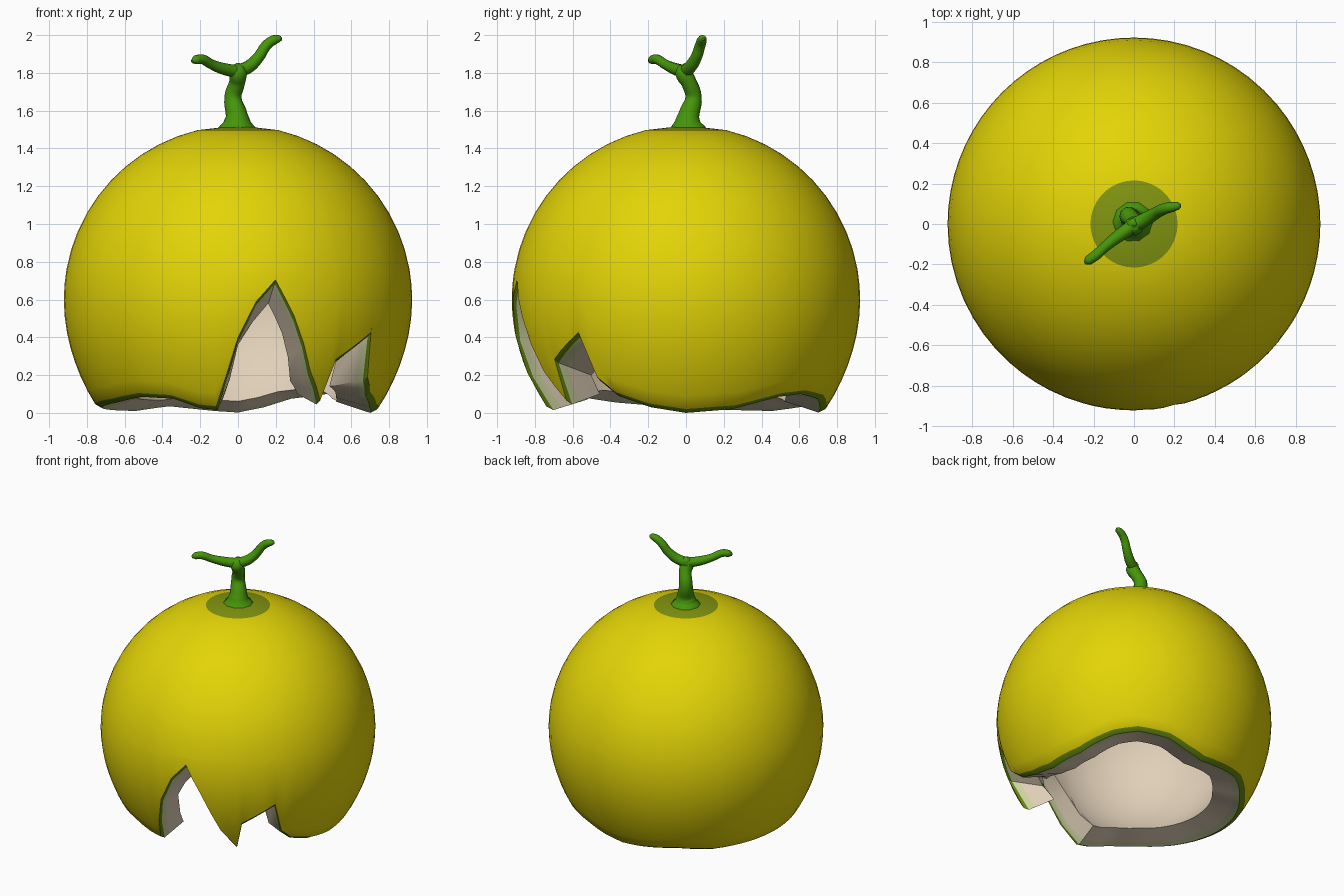
import bpy, bmesh, math
from mathutils import Vector

if "Cube" in bpy.data.objects:
    bpy.data.objects.remove(bpy.data.objects["Cube"])

CZ, RO, RI = 0.6, 0.922, 0.74


def mat(name, rgb):
    m = bpy.data.materials.new(name)
    m.diffuse_color = (*rgb, 1)
    m.use_nodes = True
    m.node_tree.nodes["Principled BSDF"].inputs["Base Color"].default_value = m.diffuse_color
    return m


yellow = mat("rind_yellow", (0.77, 0.66, 0.002))
olive = mat("crown_olive", (0.22, 0.3, 0.005))
edge_green = mat("edge_green", (0.13, 0.24, 0.005))
pale = mat("pale_green", (0.62, 0.66, 0.36))
cream = mat("flesh_cream", (0.75, 0.63, 0.48))
stem_green = mat("stem_green", (0.06, 0.3, 0.003))

# Broken rim: azimuth in degrees, outer height, inner height (None = just above outer)
RIM = [(-98.8, .015, None), (-94, .19, .18), (-90, .38, .36), (-84, .57, .48),
       (-77.5, .685, .58), (-71, .49, .42), (-63, .2, .17), (-55.5, .045, .1),
       (-53.2, .265, .2), (-39, .405, .27), (-34.5, .17, .14), (-28, .09, None),
       (-15, .03, None), (0, .0, None), (20, .02, None), (40, .085, None),
       (52, .1, None), (68, .075, None), (79, .03, None), (90, .002, None),
       (100, .01, None), (120, .035, None), (140, .01, None), (160, .015, None),
       (180, .025, None), (210, .055, None), (228, .085, None), (243, .075, None),
       (254, .025, None), (261.2, .015, None)]


def on_sphere(r, az, z):
    h = math.sqrt(max(r * r - (z - CZ) ** 2, 0))
    if z < CZ:                       # slightly fuller towards the rim
        h *= 1 + 0.035 * ((CZ - z) / 0.6) ** 4
    return Vector((h * math.cos(az), h * math.sin(az), z))


def inner_z(k):
    return k[2] if k[2] is not None else k[1] * 0.7 + .06


# Columns: every rim span subdivided to steps of about 6 degrees
cols = []
for a, b in zip(RIM, RIM[1:]):
    n = max(1, math.ceil((b[0] - a[0]) / 6))
    for i in range(n):
        t = i / n
        cols.append((math.radians(a[0] + (b[0] - a[0]) * t),
                     a[1] + (b[1] - a[1]) * t,
                     inner_z(a) + (inner_z(b) - inner_z(a)) * t))

# Dome column: even rings down to z = 0.76, then rows stretched to the rim
UPPER, LOWER = 10, 9
ROWS = UPPER + LOWER
P0 = math.asin(0.215 / RO)


def dome(r, az, z_end):
    pm = math.acos((0.76 - CZ) / r)
    p1 = math.acos((z_end - CZ) / r)
    angles = [P0 + (pm - P0) * i / UPPER for i in range(UPPER)]
    angles += [pm + (p1 - pm) * i / LOWER for i in range(LOWER + 1)]
    return [on_sphere(r, az, CZ + r * math.cos(p)) for p in angles]


# Shell: outer dome, chamfered green edge, cut flesh, inner dome
bm = bmesh.new()
top = bm.verts.new((0, 0, CZ + RO))
inner_top = bm.verts.new((0, 0, CZ + RI))
strips = []
for az, zo, zi in cols:
    band = on_sphere(RO - .018, az, zo)
    lip = on_sphere(RI, az, zi)
    pts = dome(RO, az, zo + .02) + [band, band.lerp(lip, .25)]
    pts += dome(RI, az, zi)[::-1]
    strips.append([bm.verts.new(p) for p in pts])


def row_material(i):
    if i < ROWS:
        return 0
    return {ROWS: 2, ROWS + 1: 3}.get(i, 4)


for j, s in enumerate(strips):
    n = strips[(j + 1) % len(strips)]
    bm.faces.new((top, s[0], n[0])).material_index = 1
    bm.faces.new((inner_top, n[-1], s[-1])).material_index = 4
    for i in range(len(s) - 1):
        bm.faces.new((s[i], s[i + 1], n[i + 1], n[i])).material_index = row_material(i)
bmesh.ops.recalc_face_normals(bm, faces=bm.faces)
mesh = bpy.data.meshes.new("fruit_shell")
bm.to_mesh(mesh)
bm.free()
for m in (yellow, olive, edge_green, pale, cream):
    mesh.materials.append(m)
shell = bpy.data.objects.new("fruit_shell", mesh)
bpy.context.collection.objects.link(shell)
bpy.context.view_layer.objects.active = shell
shell.select_set(True)
bpy.ops.object.shade_smooth_by_angle(angle=math.radians(35))


# Stem and its two branches: tapered tubes, (x, y, z, radius)
def tube(name, pts):
    cu = bpy.data.curves.new(name, 'CURVE')
    cu.dimensions = '3D'
    cu.bevel_depth = 1.0
    cu.bevel_resolution = 3
    cu.resolution_u = 5
    cu.use_fill_caps = True
    sp = cu.splines.new('BEZIER')
    sp.bezier_points.add(len(pts) - 1)
    for bp, (x, y, z, r) in zip(sp.bezier_points, pts):
        bp.co = (x, y, z)
        bp.radius = r
        bp.handle_left_type = bp.handle_right_type = 'AUTO'
    cu.materials.append(stem_green)
    ob = bpy.data.objects.new(name, cu)
    bpy.context.collection.objects.link(ob)


tube("stem", [(-.005, .01, 1.51, .1), (-.005, .01, 1.54, .072), (-.007, .015, 1.575, .058),
              (-.027, .04, 1.67, .045), (-.005, .015, 1.75, .042),
              (0, -.01, 1.80, .048), (0, 0, 1.838, .03), (0, 0, 1.852, .008)])
tube("left_branch", [(.01, 0, 1.805, .036), (-.07, -.055, 1.82, .032), (-.14, -.11, 1.845, .026),
                     (-.19, -.155, 1.872, .026), (-.225, -.18, 1.868, .024),
                     (-.242, -.193, 1.86, .01)])
tube("right_branch", [(-.01, -.01, 1.805, .036), (.06, .025, 1.835, .034), (.11, .055, 1.885, .03),
                      (.15, .075, 1.945, .028), (.19, .085, 1.974, .026),
                      (.22, .09, 1.98, .019), (.232, .092, 1.978, .007)])
